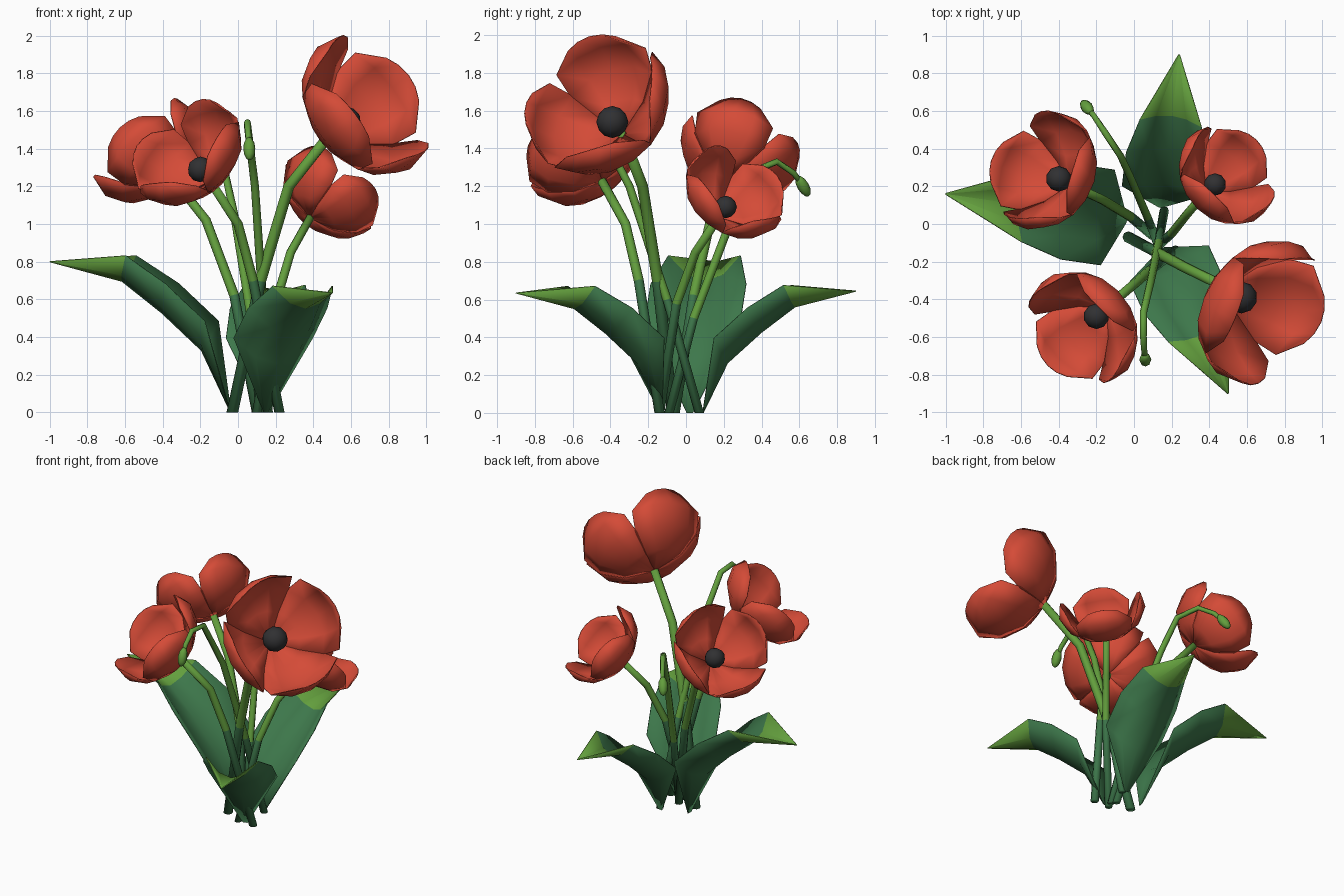
import bpy, bmesh, math
from mathutils import Vector as V, Matrix

if "Cube" in bpy.data.objects:
    bpy.data.objects.remove(bpy.data.objects["Cube"])

def mat(name, c):
    m = bpy.data.materials.new(name)
    m.diffuse_color = (*c, 1)
    m.use_nodes = True
    m.node_tree.nodes["Principled BSDF"].inputs["Base Color"].default_value = m.diffuse_color
    return m

RED = mat("petal red", (0.66, 0.07, 0.038))
DARK = mat("deep green", (0.047, 0.185, 0.07))
LIGHT = mat("fresh green", (0.125, 0.345, 0.047))
BLACK = mat("seed black", (0.03, 0.03, 0.032))

def finish(name, bm, mats, thick=0):
    bmesh.ops.recalc_face_normals(bm, faces=bm.faces[:])
    me = bpy.data.meshes.new(name)
    bm.to_mesh(me)
    bm.free()
    for m in mats:
        me.materials.append(m)
    for p in me.polygons:
        p.use_smooth = True
    ob = bpy.data.objects.new(name, me)
    bpy.context.collection.objects.link(ob)
    if thick:
        s = ob.modifiers.new("thickness", 'SOLIDIFY')
        s.thickness, s.offset = thick, 0
    return ob

def skin(bm, rows, closed=False, mat_rule=lambda i: 0):
    """Bridge rows of points with quads."""
    vs = [[bm.verts.new(p) for p in r] for r in rows]
    n = len(rows[0])
    for i in range(len(rows) - 1):
        for j in range(n if closed else n - 1):
            k = (j + 1) % n
            f = bm.faces.new((vs[i][j], vs[i][k], vs[i + 1][k], vs[i + 1][j]))
            f.material_index = mat_rule(i)
    if closed:
        bm.faces.new(vs[0][::-1])
        bm.faces.new(vs[-1]).material_index = mat_rule(len(rows) - 2)

# stems: bent tubes, lowest segment deep green
def stem(name, pts, r0, r1):
    pts = [V(p) for p in pts]
    rows = []
    for i, p in enumerate(pts):
        d = (pts[min(i + 1, len(pts) - 1)] - pts[max(i - 1, 0)]).normalized()
        if i == 0:
            d = V((0, 0, 1))
        x = (V((1, 0, 0)) - d * d.x).normalized()
        y = d.cross(x)
        r = r0 + (r1 - r0) * i / (len(pts) - 1)
        rows.append([p + r * (x * math.cos(a) + y * math.sin(a))
                     for a in (k * math.tau / 8 for k in range(8))])
    bm = bmesh.new()
    skin(bm, rows, True, lambda i: 0 if i == 0 else 1)
    finish(name, bm, [DARK, LIGHT])

# petal profile: radius, height, half angle in degrees
PROFILE = [(0.02, 0, 45), (0.20, 0.035, 45.5), (0.34, 0.13, 46),
           (0.405, 0.255, 41), (0.38, 0.39, 22)]

def flower(name, ball, axis, ref, s, path, r):
    ball, a = V(ball), V(axis).normalized()
    e = V(ref)
    e = (e - a * e.dot(a)).normalized()
    f = a.cross(e)
    base = ball - a * 0.115 * s
    # four cupped petals
    for k in range(4):
        rows = []
        for i, (pr, ph, half) in enumerate(PROFILE):
            row = []
            for j in range(-2, 3):
                t = k * math.pi / 2 + math.radians(half) * j / 2
                drop = 0.03 * (j / 2) ** 2 if i == 4 else 0
                row.append(base + s * (a * (ph - drop)
                                       + pr * (e * math.cos(t) + f * math.sin(t))))
            rows.append(row)
        bm = bmesh.new()
        skin(bm, rows)
        finish(f"{name}_petal_{k + 1}", bm, [RED], 0.006)
    # seed head
    bm = bmesh.new()
    bmesh.ops.create_icosphere(bm, subdivisions=2, radius=0.085 * s,
                               matrix=Matrix.Translation(ball))
    finish(name + "_seed_head", bm, [BLACK])
    stem(name + "_stem", path + [base], r, r * 0.9)

flower("large_flower", (0.57, -0.39, 1.54), (0.70, -0.46, 0.54), (-0.58, 0, 0.81), 1.0,
       [(-0.03, -0.07, 0), (0.12, -0.15, 0.7), (0.27, -0.23, 1.2)], 0.031)
flower("back_left_flower", (-0.40, 0.24, 1.30), (-0.64, 0.34, 0.69), (0.49, -0.05, 0.47), 0.8,
       [(0.1, -0.06, 0), (-0.02, 0.04, 0.62), (-0.17, 0.13, 1.02)], 0.027)
flower("front_left_flower", (-0.20, -0.49, 1.29), (-0.56, -0.48, 0.67), (0.28, 0.32, 0.4), 0.8,
       [(0.22, -0.14, 0), (0.08, -0.25, 0.7), (0, -0.32, 1.0)], 0.027)
flower("back_right_flower", (0.43, 0.21, 1.09), (0.57, 0.46, 0.68), (-0.22, -0.3, 0.39), 0.7,
       [(0.1, -0.14, 0), (0.2, -0.05, 0.58), (0.28, 0.05, 0.85)], 0.025)

# drooping buds
def bud(name, centre, axis, path):
    stem(name + "_stem", path + [centre], 0.025, 0.014)
    q = V(axis).to_track_quat('Z', 'Y').to_matrix().to_4x4()
    bm = bmesh.new()
    bmesh.ops.create_uvsphere(bm, u_segments=8, v_segments=6, radius=1,
                              matrix=Matrix.Translation(V(centre)) @ q
                              @ Matrix.Diagonal((0.032, 0.032, 0.065, 1)))
    finish(name, bm, [LIGHT])

bud("front_bud", (0.06, -0.72, 1.40), (0.02, -0.3, -0.9),
    [(0.16, 0.07, 0), (0.13, -0.1, 0.6), (0.09, -0.3, 1.2),
     (0.05, -0.47, 1.53), (0.05, -0.6, 1.54), (0.055, -0.68, 1.47)])
bud("back_bud", (-0.25, 0.62, 1.20), (-0.35, 0.45, -0.8),
    [(0.12, -0.09, 0), (0.07, 0.04, 0.5), (-0.02, 0.25, 1.05),
     (-0.07, 0.36, 1.28), (-0.15, 0.48, 1.33), (-0.21, 0.57, 1.27)])

# leaves: share of length, share of height, share of half width, edge lift
SECTIONS = [(0, 0, 0.06, 0), (0.16, 0.41, 1.0, 0.16), (0.38, 0.66, 1.0, 0.16),
            (0.60, 0.87, 0.76, 0.14), (1, 1, 0.01, 0)]

def leaf(name, base, tip, half):
    base, tip = V(base), V(tip)
    run = tip - base
    rise = run.z
    run.z = 0
    length = run.length
    d = run.normalized()
    side = V((-d.y, d.x, 0))
    rows = []
    for u, z, w, lift in SECTIONS:
        lift *= length
        rows.append([base + d * (u * length - 0.35 * lift * v * v)
                     + side * (half * w * v) + V((0, 0, z * rise + lift * v * v))
                     for v in (-1, -0.5, 0, 0.5, 1)])
    bm = bmesh.new()
    skin(bm, rows, False, lambda i: 1 if i == 3 else 0)
    finish(name, bm, [DARK, LIGHT], 0.006)

leaf("left_leaf", (-0.04, 0.02, 0), (-1.0, 0.16, 0.80), 0.255)
leaf("front_leaf", (0.15, -0.13, 0), (0.50, -0.90, 0.635), 0.23)
leaf("back_leaf", (0.14, 0.09, 0), (0.24, 0.90, 0.645), 0.215)
